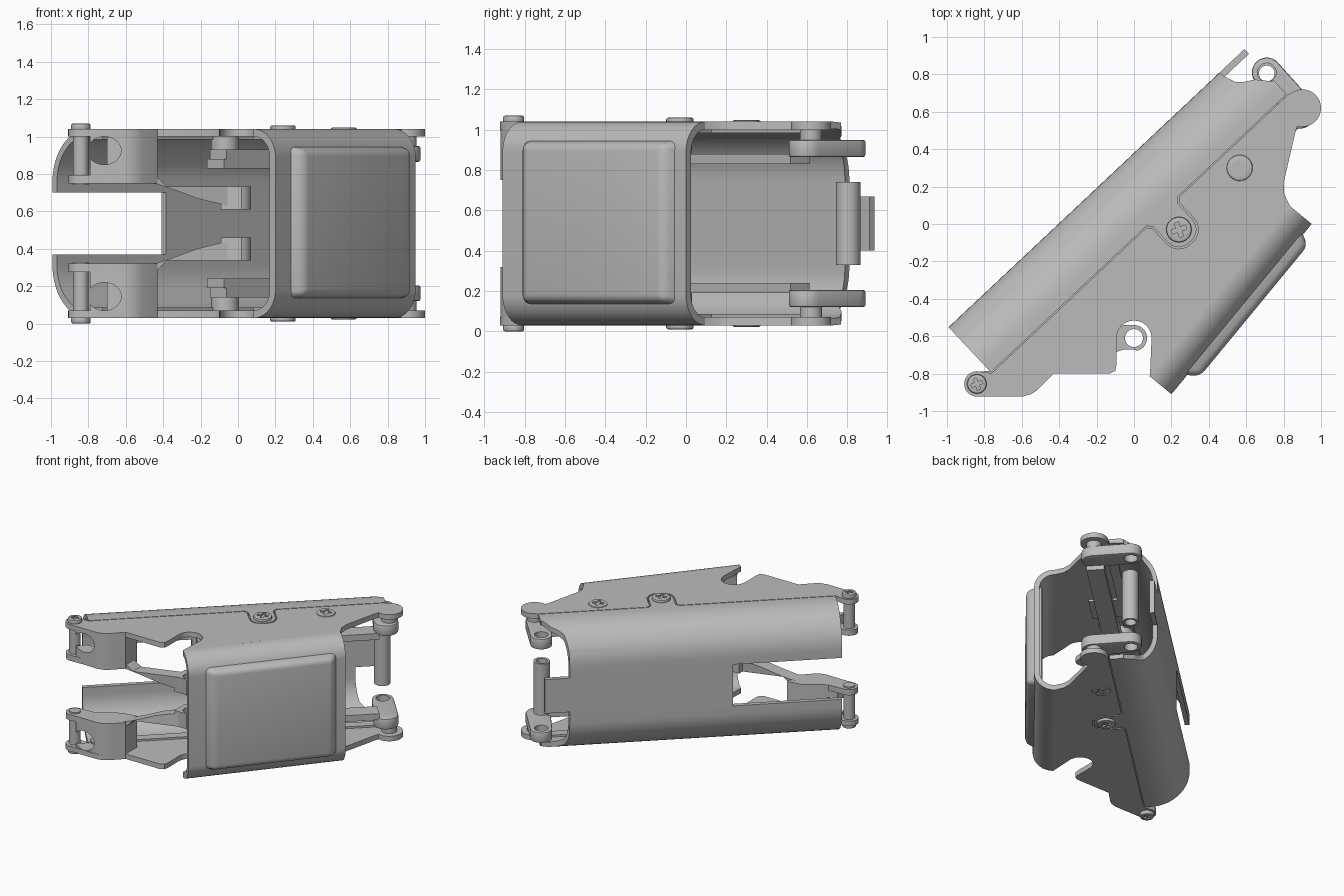
import bpy, bmesh, math
from mathutils import Vector

cube = bpy.data.objects.get("Cube")
if cube:
    bpy.data.objects.remove(cube)

grey = bpy.data.materials.new("satin grey")
grey.use_nodes = True
COLOUR = (0.5, 0.5, 0.5, 1)
grey.diffuse_color = COLOUR
grey.node_tree.nodes["Principled BSDF"].inputs["Base Color"].default_value = COLOUR

X, Y, Z = Vector((1, 0, 0)), Vector((0, 1, 0)), Vector((0, 0, 1))
FLAT = (X, Y, Z)
# Back shell runs along U and faces V; front shell runs along D and faces N
U, V = Vector((.729, .685, 0)), Vector((-.685, .729, 0))
D, N = Vector((.636, .772, 0)), Vector((.772, -.636, 0))
HEIGHT = 1.07


def arc(cx, cy, r, a0, a1, n=12):
    return [(cx + r * math.cos(math.radians(a0 + (a1 - a0) * i / n)),
             cy + r * math.sin(math.radians(a0 + (a1 - a0) * i / n))) for i in range(n + 1)]


def circle(cx, cy, r, n=32):
    return arc(cx, cy, r, 0, 360, n)[:-1]


def uv(u, v):
    p = u * U + v * V
    return (p.x, p.y)


def dn(d, n):
    p = d * D + n * N
    return (p.x, p.y)


def hull(c1, r1, c2, r2):
    """Outline of a link joining two round ends."""
    a = math.degrees(math.atan2(c2[1] - c1[1], c2[0] - c1[0]))
    return arc(*c1, r1, a + 90, a + 270) + arc(*c2, r2, a - 90, a + 90)


def prism(name, pts, lo, hi, axes=FLAT, twin=False, warp=None):
    """Extrude an outline; twin adds its reflection in the mid plane."""
    A, B, C = axes
    bm = bmesh.new()
    for flip in ((False, True) if twin else (False,)):
        rings = []
        for t in (lo, hi):
            ring = []
            for a, b in pts:
                p = a * A + b * B + t * C
                if warp:
                    p = warp(p)
                if flip:
                    p.z = HEIGHT - p.z
                ring.append(bm.verts.new(p))
            rings.append(ring)
        low, top = rings
        bm.faces.new(low)
        bm.faces.new(top)
        for i in range(len(low)):
            j = (i + 1) % len(low)
            bm.faces.new((low[i], low[j], top[j], top[i]))
    bmesh.ops.recalc_face_normals(bm, faces=bm.faces)
    mesh = bpy.data.meshes.new(name)
    bm.to_mesh(mesh)
    bm.free()
    mesh.materials.append(grey)
    ob = bpy.data.objects.new(name, mesh)
    bpy.context.collection.objects.link(ob)
    return ob


def apply(ob, mod):
    bpy.context.view_layer.objects.active = ob
    bpy.ops.object.modifier_apply(modifier=mod.name)


def cut(ob, *cutters):
    for c in cutters:
        mod = ob.modifiers.new("cut", "BOOLEAN")
        mod.operation, mod.solver, mod.object = "DIFFERENCE", "EXACT", c
        apply(ob, mod)
        bpy.data.objects.remove(c)


def bevel(ob, width, segments=3):
    mod = ob.modifiers.new("round", "BEVEL")
    mod.width, mod.segments, mod.limit_method = width, segments, "ANGLE"
    apply(ob, mod)


def channel(edge, face, r, t):
    """C-shaped section: two flanges, round corners and a web."""
    def path(k):
        c, zc = face - r, 1.04 - r
        half = [(edge, 1.04 - k)] + arc(c, zc, r - k, 90, 0, 14)
        return half + [(a, HEIGHT - z) for a, z in reversed(half)]
    return path(0) + path(t)[::-1]


# Side plates with hinge lug, slot, hinge disc and a notch for the shell tab
LUG, RING, DISC, EYE = (-.84, -.855), (0, -.61), (.9, .62), (.71, .81)
outline = (arc(*LUG, .068, 90, 270)
           + [(-.6, -.923), (-.55, -.91), (-.52, -.89), (-.43, -.8), (-.13, -.8), (-.1, -.785), (-.093, -.75)]
           + arc(*RING, .094, 180, 0)
           + [dn(-.575, .584), dn(.604, .584), (.803, .16), (.80, .22), (.865, .5)]
           + arc(*DISC, .1, -105, 125, 20)
           + [uv(1.07, -.06), uv(.275, -.06), uv(.255, -.08)]
           + [uv(*p) for p in arc(.165, -.195, .09, 0, -90, 6) + arc(.145, -.195, .09, -90, -180, 6)]
           + [uv(.055, -.08), uv(.035, -.06), uv(-1.1, -.06)])
prism("side_plates", outline, 1.0, 1.04, twin=True)

# Front shell and raised pad
prism("front_shell", channel(.58, .733, .15, .04), -.575, .604, (N, Z, D))


def taper(p):
    if p.dot(N) > .75:
        d = p.dot(D)
        p = p + D * (.085 if d < 0 else -.065)
        p.z += .025 if p.z < .5 else -.025
    return p


pad = prism("front_pad", [(-.487, .125), (.565, .125), (.565, .955), (-.487, .955)],
            .67, .79, (D, Z, N), warp=taper)
bevel(pad, .035, 4)

# Back shell with an entry notch, a centre tongue and trimmed end corners
shell = prism("back_shell", channel(-.053, .277, .28, .035), -1.1, 1.07, (V, Z, U))
notch = prism("notch_cutter", [(.1, .37), (.4, .37), (.4, .70), (.1, .70)], -1.3, -.302, (V, Z, U))
trim = [(.88, .4), (.89, .25), (.915, .18), (.95, .15), (1.0, .12), (1.06, .05), (1.2, .05), (1.2, .4)]
cut(shell, notch, prism("end_cutter", trim, .67, 1.2, (U, V, Z), twin=True))

# Shell tabs over the plates and lap strips below the seam
tab = [(.27, -.053), (.245, -.08)] + arc(.165, -.195, .08, 0, -90, 6) \
    + arc(.145, -.195, .08, -90, -180, 6) + [(.065, -.08), (.04, -.053)]
prism("shell_tabs", tab, 1.0, 1.04, (U, V, Z), twin=True)
prism("lap_strips", [(-1.08, -.09), (1.0, -.09), (1.0, -.02), (-1.08, -.02)], .985, 1.001, (U, V, Z), twin=True)
prism("tab_backing", [(.03, -.3), (.28, -.3), (.28, -.05), (.03, -.05)], .985, 1.0, (U, V, Z), twin=True)


# Cross-head screws
def screw(name, x, y, r, top):
    head = prism(name, circle(x, y, r), 1.03, top, twin=True)
    bevel(head, .009, 2)
    for a, b in ((r * .6, r * .17), (r * .17, r * .6)):
        rect = [(-a, -b), (a, -b), (a, b), (-a, b)]
        turned = [(x + p * .94 - q * .34, y + p * .34 + q * .94) for p, q in rect]
        cut(head, prism("recess_cutter", turned, top - .014, top + .1, twin=True))


screw("centre_screws", .24, -.03, .068, 1.06)
screw("rear_screws", .565, .3, .07, 1.048)
screw("lug_screws", *LUG, .052, 1.07)

# Solid corner levers with an oval pocket, a lug and a hinge pin
lever = prism("corner_levers", [(-.79, -.915), (-.6, -.92), (-.55, -.908), (-.51, -.88), (-.43, -.8),
                                (-.43, -.66), (-.55, -.68), (-.76, -.82)], .75, 1.001, twin=True)
oval = [(-.715 + .09 * a, .925 + .075 * b) for a, b in circle(0, 0, 1)]
cut(lever, prism("oval_cutter", oval, -1.1, -.78, (X, Z, Y), twin=True))
prism("lever_lugs", hull(LUG, .066, (-.72, -.85), .066), .75, .795, twin=True)
prism("lug_pins", circle(*LUG, .042), .74, 1.01, twin=True)


# Curved tongues ending in eyelets
def sweep(p):
    return p + Y * (.38 * min(p.x + .1, 0))


curve = [(-.56, .78), (-.5, .755), (-.43, .745), (-.34, .715), (-.22, .67), (-.12, .645), (-.05, .632),
         (-.05, .732), (-.38, .732), (-.45, .8), (-.56, .85)]
prism("tongues", curve, -.67, -.57, (X, Z, Y), twin=True, warp=sweep)
eyelet = prism("tongue_eyelets", [(-.09, -.672), (0, -.672)] + arc(*RING, .07, -75, 90) + [(-.09, -.54)],
               .61, .732, twin=True)
cut(eyelet, prism("hole_cutter", circle(*RING, .048), .5, .9, twin=True))

# Inner bars, screw pillars and rear links
prism("inner_bars", [(-.32, -.23), (1.0, -.23), (1.0, -.1), (-.32, -.1)], .83, .88, (U, V, Z), twin=True)
prism("bar_ends", [(-.3, -.23), (.1, -.23), (.1, -.1), (-.3, -.1)], .85, .93, (U, V, Z), twin=True)
prism("screw_pillars", circle(-.07, -.21, .075), .83, 1.0, twin=True)
prism("centre_pillars", circle(.24, -.03, .06), .85, 1.0, twin=True)
link = prism("rear_links", hull(EYE, .08, (.885, .6), .09), .865, .95, twin=True)
bevel(link, .01, 2)
cut(link, prism("eye_cutter", circle(*EYE, .05), .8, 1.0, twin=True))
prism("link_posts", circle(*DISC, .055), .94, 1.005, twin=True)

# Hollow latch rod
rod = prism("latch_rod", circle(.71, .805, .06), .33, .74)
cut(rod, prism("bore_cutter", circle(.71, .805, .042), .2, .9))

# Smooth shading with sharp edges
bpy.ops.object.select_all(action="DESELECT")
for ob in bpy.context.scene.objects:
    if ob.type == "MESH" and grey.name in ob.data.materials:
        ob.select_set(True)
        bpy.context.view_layer.objects.active = ob
bpy.ops.object.shade_smooth_by_angle(angle=math.radians(30))
